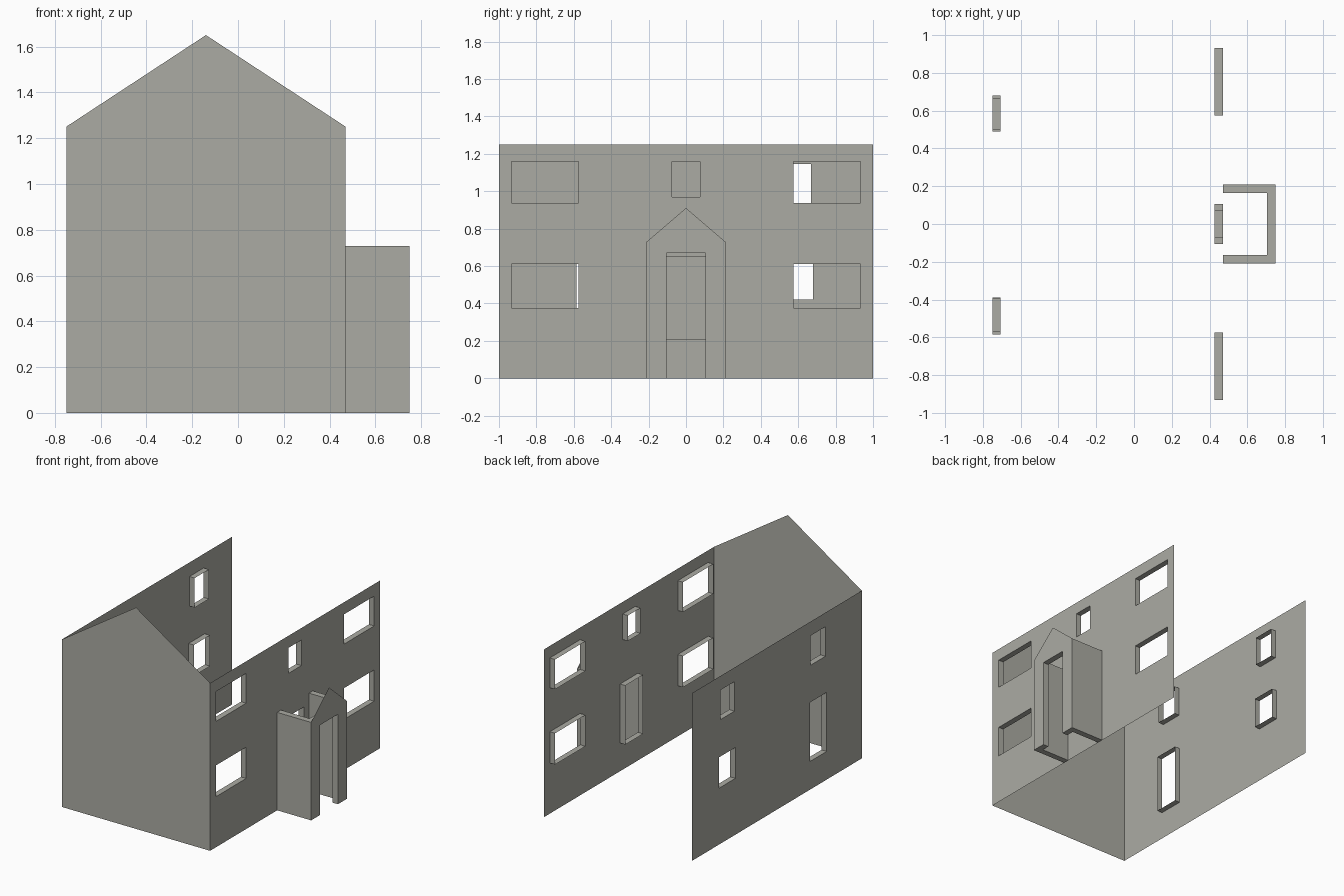
import bpy, bmesh

if "Cube" in bpy.data.objects:
    bpy.data.objects.remove(bpy.data.objects["Cube"])

stone = bpy.data.materials.new("stone grey")
stone.diffuse_color = (0.41, 0.41, 0.37, 1)
stone.use_nodes = True
stone.node_tree.nodes["Principled BSDF"].inputs["Base Color"].default_value = stone.diffuse_color

LEFT, RIGHT, FRONT = -0.75, 0.47, 0.75   # back wall, front wall, porch face (x)
WALL_H, DEPTH = 1.25, 0.043


def finish(name, bm):
    mesh = bpy.data.meshes.new(name)
    bm.to_mesh(mesh)
    bm.free()
    mesh.materials.append(stone)
    ob = bpy.data.objects.new(name, mesh)
    bpy.context.collection.objects.link(ob)
    return ob


def sheet(name, points):
    bm = bmesh.new()
    bm.faces.new([bm.verts.new(p) for p in points])
    return finish(name, bm)


def prism(name, plan, z0, z1):
    """Closed solid from a counter-clockwise plan outline."""
    bm = bmesh.new()
    base = bm.faces.new([bm.verts.new((x, y, z0)) for x, y in plan])
    top = bmesh.ops.extrude_face_region(bm, geom=[base], use_keep_orig=True)["geom"]
    bmesh.ops.translate(bm, vec=(0, 0, z1 - z0),
                        verts=[v for v in top if isinstance(v, bmesh.types.BMVert)])
    bmesh.ops.recalc_face_normals(bm, faces=bm.faces)
    return finish(name, bm)


def wall(name, x, side, holes):
    """Thin wall sheet with openings (y0, y1, z0, z1) and inward reveals."""
    bm = bmesh.new()

    def quad(pts):
        bm.faces.new([bm.verts.new(p) for p in (pts if side > 0 else pts[::-1])])

    ys = sorted({-1, 1, *(v for h in holes for v in h[:2])})
    zs = sorted({0, WALL_H, *(v for h in holes for v in h[2:])})
    for a, b in zip(ys, ys[1:]):
        for c, d in zip(zs, zs[1:]):
            my, mz = (a + b) / 2, (c + d) / 2
            if not any(h[0] < my < h[1] and h[2] < mz < h[3] for h in holes):
                quad([(x, a, c), (x, b, c), (x, b, d), (x, a, d)])
    xi = x - side * DEPTH
    for a, b, c, d in holes:
        ring = [(a, c), (b, c), (b, d), (a, d)]
        for p, q in zip(ring, ring[1:] + ring[:1]):
            quad([(x, *p), (x, *q), (xi, *q), (xi, *p)])
    bmesh.ops.remove_doubles(bm, verts=bm.verts, dist=1e-5)
    return finish(name, bm)


# Long wall with the entrance, four wide windows and a small centre window
entrance = [(-0.105, 0.105, 0.21, 0.65), (-0.075, 0.075, 0.97, 1.16)]
wide = [(y, y + 0.357, z0, z1) for y in (-0.932, 0.575)
        for z0, z1 in ((0.377, 0.61), (0.938, 1.16))]
wall("entrance_wall", RIGHT, 1, entrance + wide)

# Opposite long wall with a door and three narrow windows
wall("rear_wall", LEFT, -1, [
    (0.49, 0.68, 0.42, 0.65), (0.50, 0.667, 0.925, 1.145),
    (-0.585, -0.39, 0.21, 0.65), (-0.57, -0.395, 0.925, 1.145)])

# Gable end wall (the other end is open)
sheet("gable_wall", [(LEFT, -1, 0), (RIGHT, -1, 0), (RIGHT, -1, WALL_H),
                     ((LEFT + RIGHT) / 2, -1, 1.65), (LEFT, -1, WALL_H)])

# Porch: U-shaped walls with a doorway cut through the face
w, t, eave = 0.21, 0.045, 0.73
porch = prism("porch_walls", [
    (RIGHT, -w), (FRONT, -w), (FRONT, w), (RIGHT, w),
    (RIGHT, w - t), (FRONT - t, w - t), (FRONT - t, t - w), (RIGHT, t - w)], 0, eave)
cutter = prism("doorway_cutter", [(0.65, -0.105), (0.8, -0.105),
                                  (0.8, 0.105), (0.65, 0.105)], -0.1, 0.67)
cutter.hide_render = True
cutter.hide_viewport = True
cut = porch.modifiers.new("doorway", 'BOOLEAN')
cut.operation = 'DIFFERENCE'
cut.solver = 'EXACT'
cut.object = cutter

# Thin triangular gable above the porch face
sheet("porch_gable", [(FRONT, -w, eave), (FRONT, w, eave), (FRONT, 0, 0.91)])
